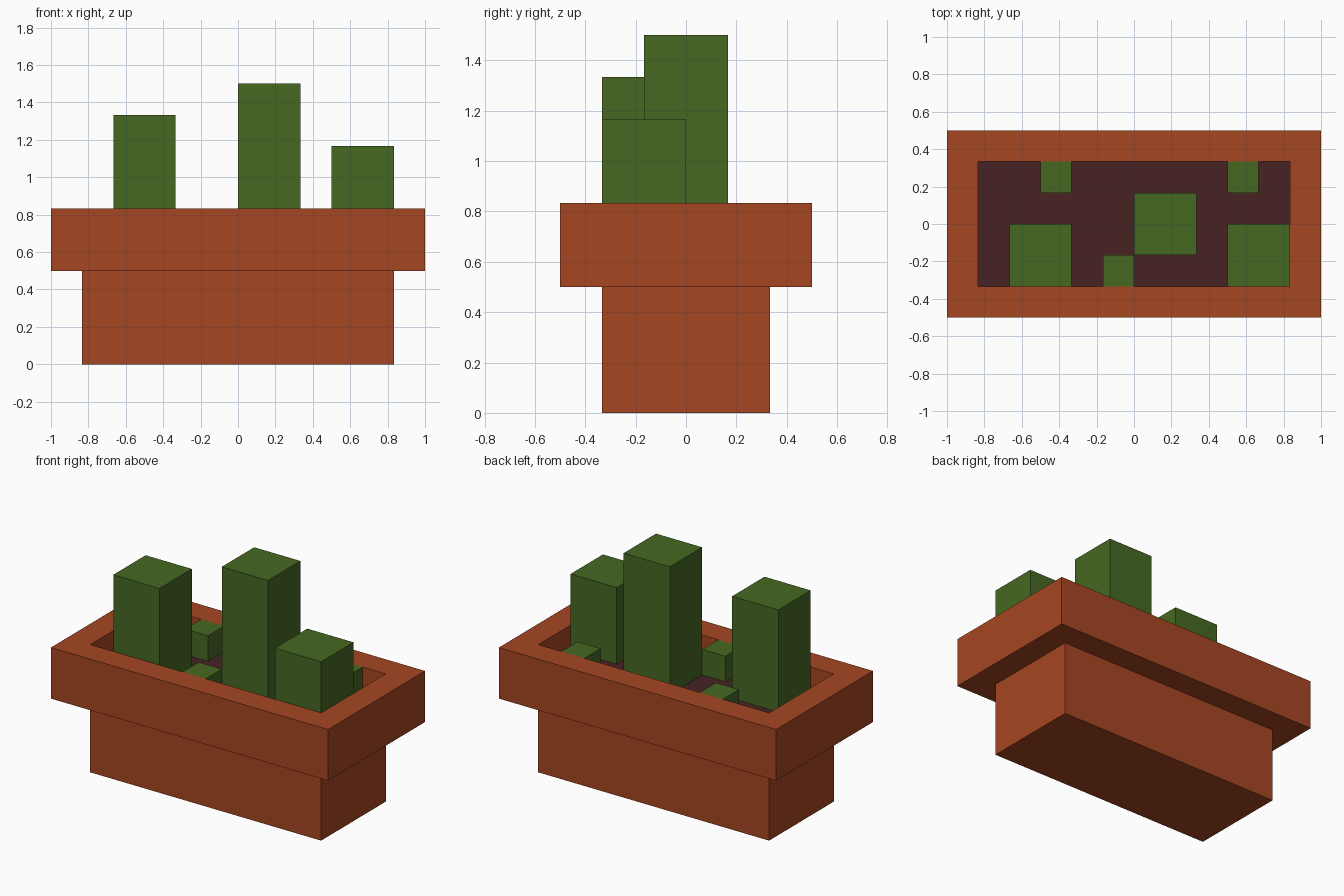
import bpy, bmesh

if "Cube" in bpy.data.objects:
    bpy.data.objects.remove(bpy.data.objects["Cube"])

U = 1 / 6  # the model sits on a grid of sixths


def material(name, rgb):
    def lin(c):
        c /= 255
        return c / 12.92 if c <= 0.04045 else ((c + 0.055) / 1.055) ** 2.4
    m = bpy.data.materials.new(name)
    m.diffuse_color = (*[lin(c) for c in rgb], 1)
    m.use_nodes = True
    m.node_tree.nodes["Principled BSDF"].inputs["Base Color"].default_value = m.diffuse_color
    return m


TERRACOTTA = material("terracotta", (166, 70, 34))
SOIL = material("dark soil", (72, 34, 36))
GREEN = material("cactus green", (70, 104, 34))


def make(name, rings, mat, cap_start=True, cap_end=True):
    """Loft rectangles given as (x0, x1, y0, y1, z) in grid units."""
    bm = bmesh.new()
    loops = []
    for x0, x1, y0, y1, z in rings:
        loops.append([bm.verts.new((x * U, y * U, z * U))
                      for x, y in ((x0, y0), (x1, y0), (x1, y1), (x0, y1))])
    for a, b in zip(loops, loops[1:]):
        for i in range(4):
            j = (i + 1) % 4
            bm.faces.new((a[i], a[j], b[j], b[i]))
    if cap_start:
        bm.faces.new(loops[0][::-1])
    if cap_end:
        bm.faces.new(loops[-1])
    me = bpy.data.meshes.new(name)
    bm.to_mesh(me)
    bm.free()
    me.materials.append(mat)
    ob = bpy.data.objects.new(name, me)
    bpy.context.collection.objects.link(ob)
    return ob


# Pot: trough body, wide rim, recessed inside wall
make("planter_pot", [(-5, 5, -2, 2, 0), (-5, 5, -2, 2, 3),
                     (-6, 6, -3, 3, 3), (-6, 6, -3, 3, 5),
                     (-5, 5, -2, 2, 5), (-5, 5, -2, 2, 4)],
     TERRACOTTA, cap_end=False)

# Soil closing the recess
make("soil", [(-5, 5, -2, 2, 4)], SOIL, cap_start=False)

# Plants: corner x, corner y, width, top height
plants = {
    "tall_plant_left": (-4, -2, 2, 8),
    "tall_plant_middle": (0, -1, 2, 9),
    "tall_plant_right": (3, -2, 2, 7),
    "sprout_back_left": (-3, 1, 1, 5),
    "sprout_back_right": (3, 1, 1, 5),
    "sprout_front": (-1, -2, 1, 5),
}
for name, (x, y, w, top) in plants.items():
    make(name, [(x, x + w, y, y + w, 4), (x, x + w, y, y + w, top)], GREEN)
